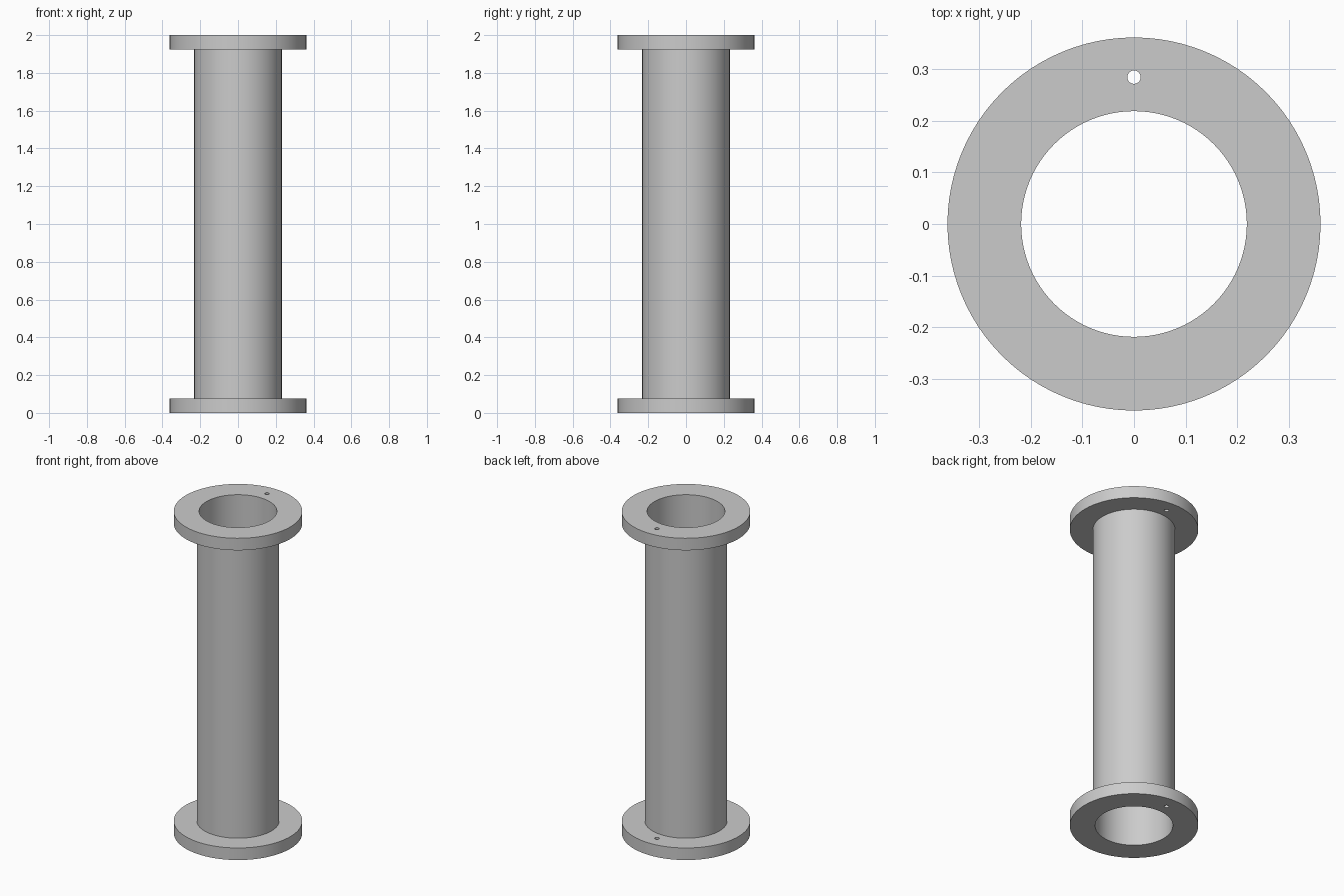
import bpy, bmesh, math
from mathutils import Matrix

cube = bpy.data.objects.get("Cube")
if cube:
    bpy.data.objects.remove(cube, do_unlink=True)

FLANGE_R, TUBE_R, BORE_R = 0.362, 0.232, 0.219
HEIGHT, FLANGE_T = 2.0, 0.075
HOLE_R, HOLE_Y = 0.013, 0.285

grey = bpy.data.materials.new("plain grey")
grey.use_nodes = True
colour = (0.6, 0.6, 0.6, 1)
grey.diffuse_color = colour
grey.node_tree.nodes["Principled BSDF"].inputs["Base Color"].default_value = colour


def finish(name, bm):
    mesh = bpy.data.meshes.new(name)
    bmesh.ops.recalc_face_normals(bm, faces=bm.faces)
    bm.to_mesh(mesh)
    bm.free()
    mesh.materials.append(grey)
    obj = bpy.data.objects.new(name, mesh)
    bpy.context.collection.objects.link(obj)
    return obj


# Flanged tube, a closed profile turned around the z axis
profile = [(BORE_R, 0), (FLANGE_R, 0), (FLANGE_R, FLANGE_T), (TUBE_R, FLANGE_T),
           (TUBE_R, HEIGHT - FLANGE_T), (FLANGE_R, HEIGHT - FLANGE_T),
           (FLANGE_R, HEIGHT), (BORE_R, HEIGHT)]
bm = bmesh.new()
verts = [bm.verts.new((r, 0, z)) for r, z in profile]
edges = [bm.edges.new((a, b)) for a, b in zip(verts, verts[1:] + verts[:1])]
bmesh.ops.spin(bm, geom=verts + edges, cent=(0, 0, 0), axis=(0, 0, 1),
               angle=2 * math.pi, steps=96, use_merge=True)
bmesh.ops.remove_doubles(bm, verts=bm.verts, dist=1e-5)
spool = finish("flanged_tube", bm)

# Pin hole through both flanges
bm = bmesh.new()
bmesh.ops.create_cone(bm, cap_ends=True, segments=32, radius1=HOLE_R, radius2=HOLE_R,
                      depth=HEIGHT + 0.2,
                      matrix=Matrix.Translation((0, HOLE_Y, HEIGHT / 2)))
cutter = finish("pin_hole_cutter", bm)
mod = spool.modifiers.new("pin holes", "BOOLEAN")
mod.operation = "DIFFERENCE"
mod.solver = "EXACT"
mod.object = cutter

# Bake the holes, drop the cutter and smooth the round walls
bpy.context.view_layer.objects.active = spool
spool.select_set(True)
bpy.ops.object.modifier_apply(modifier=mod.name)
bpy.data.objects.remove(cutter, do_unlink=True)
bpy.ops.object.shade_smooth_by_angle(angle=math.radians(30))
